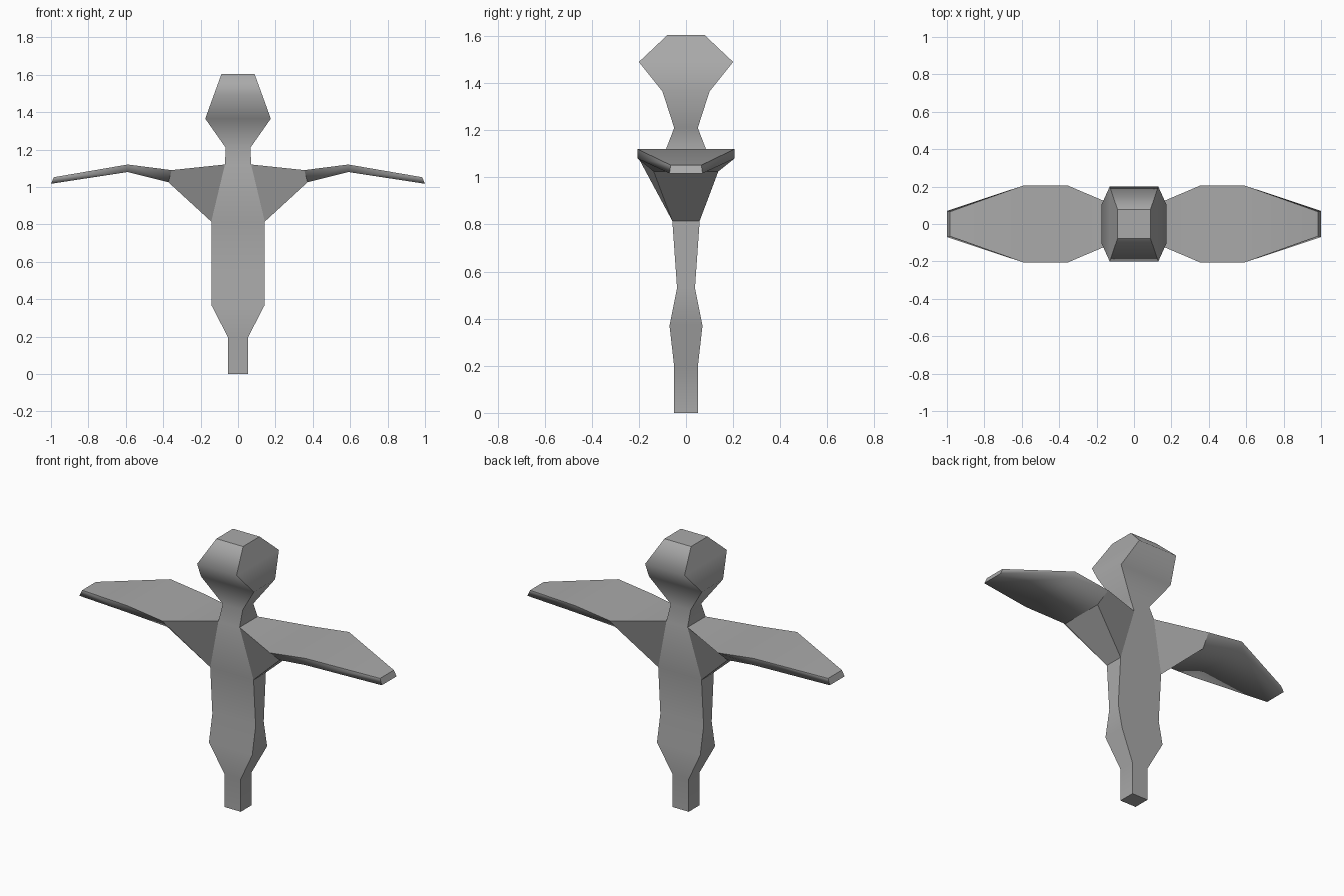
import bpy

if "Cube" in bpy.data.objects:
    bpy.data.objects.remove(bpy.data.objects["Cube"])

# One flat material
grey = bpy.data.materials.new("plain grey")
grey.diffuse_color = (0.4, 0.4, 0.4, 1)
grey.use_nodes = True
grey.node_tree.nodes["Principled BSDF"].inputs["Base Color"].default_value = grey.diffuse_color


def make_object(name, verts, faces, patches):
    """Smooth mesh whose edges are sharp wherever two patches meet."""
    mesh = bpy.data.meshes.new(name)
    mesh.from_pydata(verts, [], faces)
    mesh.materials.append(grey)
    for poly in mesh.polygons:
        poly.use_smooth = True
    owners = {}
    for poly, patch in zip(mesh.polygons, patches):
        for key in poly.edge_keys:
            owners.setdefault(key, set()).add(patch)
    for edge in mesh.edges:
        edge.use_edge_sharp = len(owners[tuple(sorted(edge.vertices))]) > 1
    obj = bpy.data.objects.new(name, mesh)
    bpy.context.collection.objects.link(obj)
    return obj


# Body and head: stacked rectangles (half width, half depth, height)
rings = [
    (0.053, 0.05, 0.0), (0.053, 0.05, 0.195), (0.143, 0.07, 0.37),
    (0.143, 0.038, 0.53), (0.143, 0.058, 0.815), (0.07, 0.085, 1.12),
    (0.066, 0.05, 1.21), (0.175, 0.10, 1.365), (0.13, 0.2, 1.49),
    (0.088, 0.078, 1.605),
]
SHOULDER = 4  # the sides of this segment open into the wings
verts, faces, patches = [], [(3, 2, 1, 0)], ["bottom"]
for hx, hy, z in rings:
    verts += [(-hx, -hy, z), (hx, -hy, z), (hx, hy, z), (-hx, hy, z)]
for i in range(len(rings) - 1):
    for k, side in enumerate(("front", "right", "back", "left")):
        if i == SHOULDER and side in ("right", "left"):
            continue
        a, b = i * 4 + k, i * 4 + (k + 1) % 4
        faces.append((a, b, b + 4, a + 4))
        patches.append(side)
top = 4 * (len(rings) - 1)
faces.append((top, top + 1, top + 2, top + 3))
patches.append("top")
make_object("body", verts, faces, patches)

# Wing sections: upper (x, half depth, z), lower (x, half depth, z)
sections = [
    ((0.07, 0.085, 1.12), (0.143, 0.058, 0.815)),
    ((0.355, 0.206, 1.09), (0.372, 0.137, 1.025)),
    ((0.59, 0.206, 1.12), (0.59, 0.206, 1.08)),
    ((0.985, 0.065, 1.052), (1.0, 0.07, 1.017)),
]
verts, faces, patches = [], [], []
for (ux, uy, uz), (lx, ly, lz) in sections:
    verts += [(ux, -uy, uz), (ux, uy, uz), (lx, ly, lz), (lx, -ly, lz)]
for i in range(len(sections) - 1):
    for k, side in enumerate(("upper", "back", "under", "front")):
        a, b = i * 4 + k, i * 4 + (k + 1) % 4
        faces.append((a, a + 4, b + 4, b))
        if side == "upper":
            patches.append("upper")
        else:
            # armpit faces are crisp, the outer wing rounds under
            patches.append("armpit " + side if i == 0 else "outer")
last = 4 * (len(sections) - 1)
faces.append((last, last + 3, last + 2, last + 1))
patches.append("tip")
wings = make_object("wings", verts, faces, patches)
mirror = wings.modifiers.new("Mirror", "MIRROR")
mirror.use_axis[0] = True
mirror.use_mirror_merge = False
